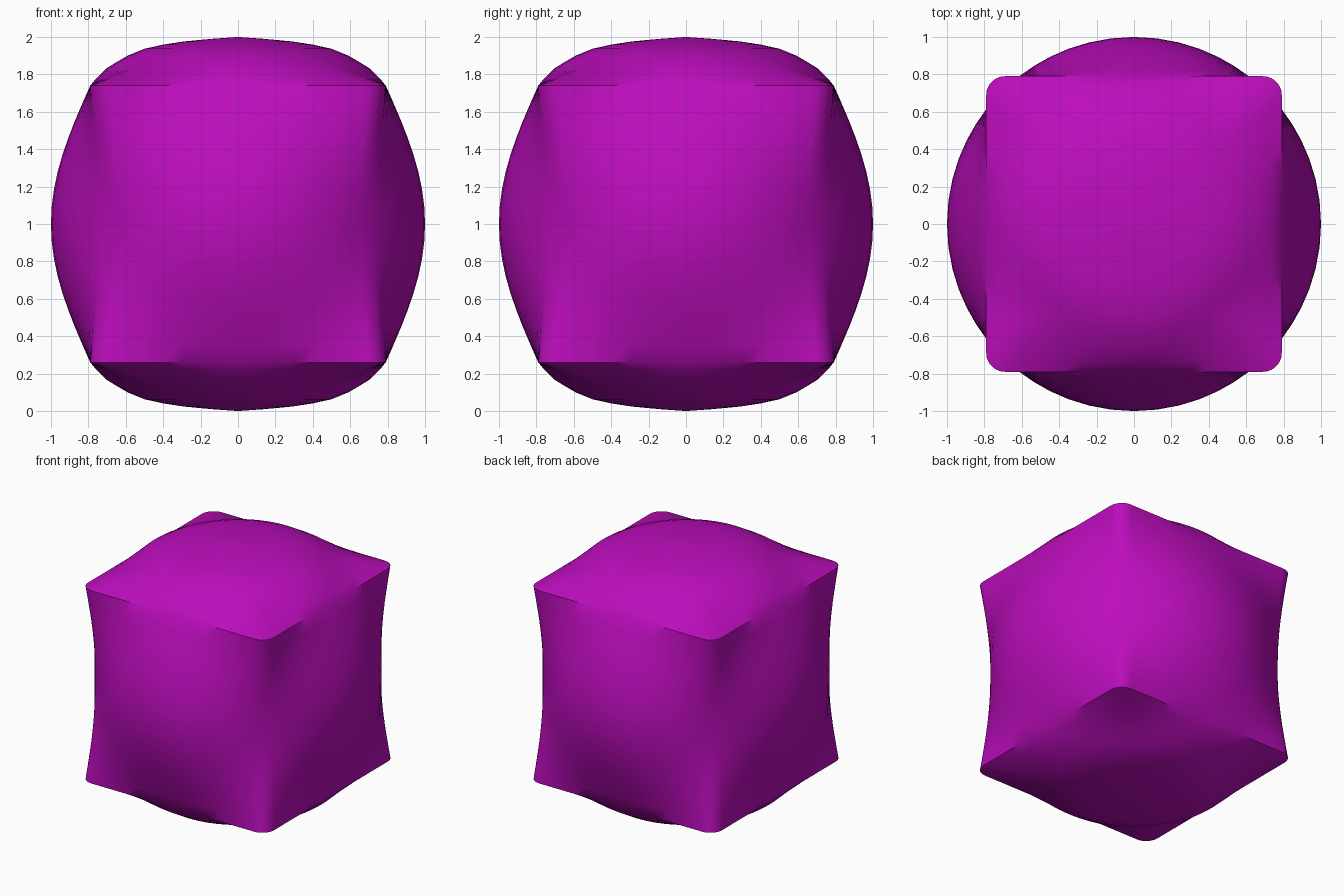
import bpy, bmesh, math

if "Cube" in bpy.data.objects:
    bpy.data.objects.remove(bpy.data.objects["Cube"])

HALF, FILLET, RIM = 0.79, 0.10, 0.74   # rim square half width, corner radius, rim height from centre

# Rounded-square outline as (angle, radius) pairs
outline = []
for q in range(4):
    inner = HALF - FILLET
    side = [(HALF, -inner + 2 * inner * i / 14) for i in range(14)]
    arc = [(inner + FILLET * math.cos(a), inner + FILLET * math.sin(a))
           for a in (math.pi / 2 * i / 7 for i in range(7))]
    for x, y in side + arc:
        outline.append((math.atan2(y, x) + q * math.pi / 2, math.hypot(x, y)))


def section(bm, z, r, t):
    """Ring blended from rounded square (t=0) to circle (t=1), r = radius at mid side."""
    ring = []
    for a, rad in outline:
        d = (1 - t) * rad * r / HALF + t * r
        ring.append(bm.verts.new((d * math.cos(a), d * math.sin(a), 1 + z)))
    return ring


def wall_section(bm, u):
    t = math.cos(u * math.pi / 2)
    # absolute blend between rim square and unit circle
    ring = []
    for a, rad in outline:
        d = (1 - t) * rad + t
        ring.append(bm.verts.new((d * math.cos(a), d * math.sin(a), 1 + u * RIM)))
    return ring


# Dome rings: height above rim, mid-side radius, roundness
dome = [(0.04, 0.757, 0.4), (0.09, 0.707, 0.8), (0.125, 0.65, 0.95), (0.16, 0.59, 1),
        (0.197, 0.5, 1), (0.219, 0.4, 1), (0.236, 0.29, 1), (0.25, 0.14, 1)]

bm = bmesh.new()
rings = [section(bm, -RIM - h, r, t) for h, r, t in reversed(dome)]
rings += [wall_section(bm, i / 8) for i in range(-8, 9)]
rings += [section(bm, RIM + h, r, t) for h, r, t in dome]

n = len(outline)
for lo, hi in zip(rings, rings[1:]):
    for i in range(n):
        j = (i + 1) % n
        bm.faces.new((lo[i], lo[j], hi[j], hi[i]))

# Dome tips
for ring, z in ((rings[0], 0), (rings[-1], 2)):
    tip = bm.verts.new((0, 0, z))
    for i in range(n):
        bm.faces.new((ring[i], ring[(i + 1) % n], tip))
bmesh.ops.recalc_face_normals(bm, faces=bm.faces)

mesh = bpy.data.meshes.new("bulged_cube")
bm.to_mesh(mesh)
bm.free()
obj = bpy.data.objects.new("bulged_cube", mesh)
bpy.context.collection.objects.link(obj)

# Purple finish
mat = bpy.data.materials.new("purple")
mat.diffuse_color = (0.5, 0.004, 0.5, 1)
mat.use_nodes = True
mat.node_tree.nodes["Principled BSDF"].inputs["Base Color"].default_value = mat.diffuse_color
mesh.materials.append(mat)

bpy.context.view_layer.objects.active = obj
obj.select_set(True)
bpy.ops.object.shade_smooth_by_angle(angle=math.radians(35))
